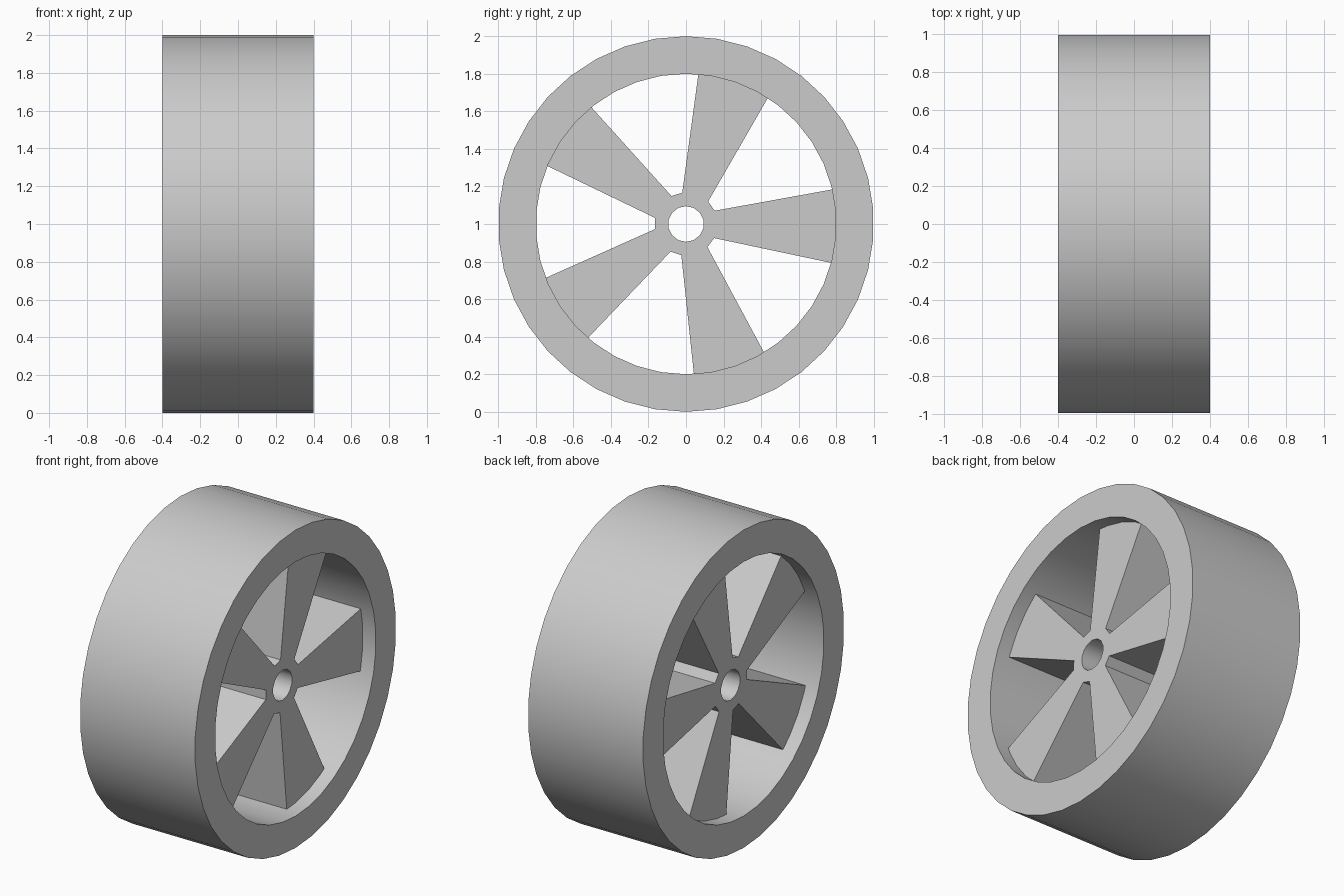
import bpy
import bmesh
from math import sin, cos, pi, radians, atan2

cube = bpy.data.objects.get("Cube")
if cube:
    bpy.data.objects.remove(cube, do_unlink=True)

grey = bpy.data.materials.new("light_grey")
grey.use_nodes = True
colour = (0.6, 0.6, 0.6, 1)
grey.diffuse_color = colour
grey.node_tree.nodes["Principled BSDF"].inputs["Base Color"].default_value = colour


def polar(radius, angle):
    return (radius * cos(angle), radius * sin(angle))


def ring(radius, sides):
    # Regular polygon with a vertex at the top
    return [polar(radius, pi / 2 + 2 * pi * i / sides) for i in range(sides)]


def extruded(name, outlines, half_width):
    # Filled outlines with holes, extruded along the axle (x)
    curve = bpy.data.curves.new(name, "CURVE")
    curve.dimensions = "2D"
    curve.fill_mode = "BOTH"
    curve.extrude = half_width
    for points in outlines:
        spline = curve.splines.new("POLY")
        spline.points.add(len(points) - 1)
        for p, (x, y) in zip(spline.points, points):
            p.co = (x, y, 0, 1)
        spline.use_cyclic_u = True
    obj = bpy.data.objects.new(name, curve)
    bpy.context.collection.objects.link(obj)
    obj.location.z = 1
    obj.rotation_euler = (pi / 2, 0, pi / 2)

    bpy.ops.object.select_all(action="DESELECT")
    obj.select_set(True)
    bpy.context.view_layer.objects.active = obj
    bpy.ops.object.convert(target="MESH")
    obj = bpy.context.object
    bm = bmesh.new()
    bm.from_mesh(obj.data)
    bmesh.ops.remove_doubles(bm, verts=bm.verts, dist=0.0001)
    bmesh.ops.recalc_face_normals(bm, faces=bm.faces)
    bm.to_mesh(obj.data)
    bm.free()
    obj.data.materials.clear()
    obj.data.materials.append(grey)
    bpy.ops.object.shade_smooth_by_angle(angle=radians(28))
    return obj


# Wide outer rim
extruded("rim", [ring(1, 38), ring(0.8, 38)], 0.4)

# Hub and five flared spokes, their ends sunk slightly into the rim
step = radians(72)
opening_half = radians(21.9)
hub_radius, hub_half = 0.168, atan2(0.03, 0.165)
outline = []
for k in range(5):
    gap = radians(35.15) + k * step
    outline += [polar(hub_radius, gap - hub_half), polar(hub_radius, gap + hub_half)]
    start = gap + opening_half
    sweep = step - 2 * opening_half
    outline += [polar(0.81, start + sweep * i / 4) for i in range(5)]
extruded("hub_and_spokes", [outline, ring(0.095, 14)], 0.31)
